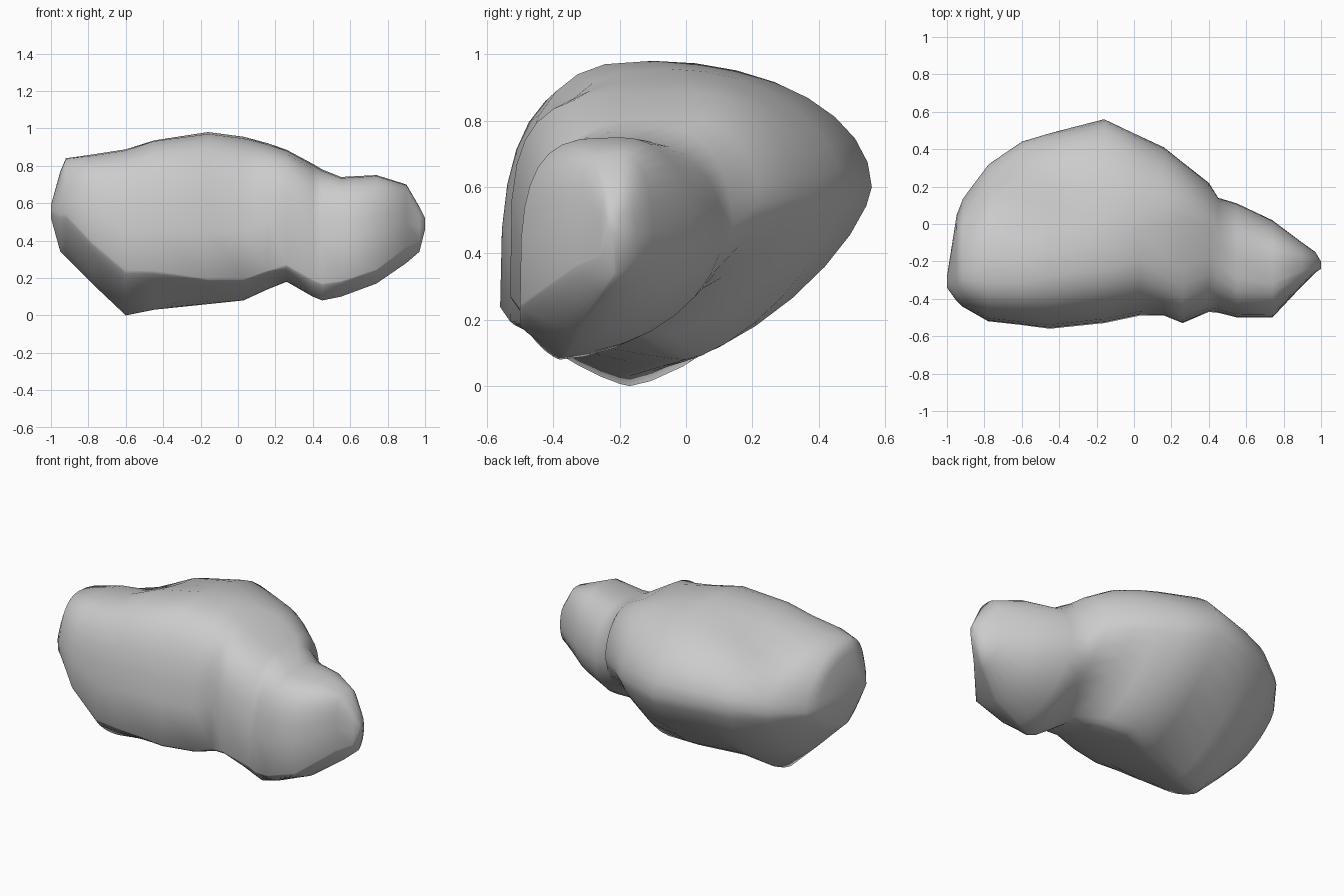
import bpy, bmesh, math
from mathutils import Vector, geometry

if "Cube" in bpy.data.objects:
    bpy.data.objects.remove(bpy.data.objects["Cube"])

SEG = 32

# Cross-sections: x, front y, back y, back z, bottom z, bottom y, top z, top y
STATIONS = [
    (-1.00, -.34, -.28, .55, .52, -.31, .59, -.31),
    (-.95, -.41, .05, .54, .34, -.22, .77, -.25),
    (-.92, -.44, .14, .54, .31, -.20, .84, -.25),
    (-.78, -.52, .32, .56, .17, -.18, .86, -.22),
    (-.60, -.54, .44, .58, .00, -.17, .89, -.20),
    (-.45, -.56, .485, .59, .03, -.17, .94, -.14),
    (-.16, -.53, .56, .60, .06, -.07, .98, -.10),
    (.03, -.49, .47, .58, .08, .00, .955, -.04),
    (.16, -.49, .41, .57, .14, -.10, .92, .00),
    (.26, -.53, .33, .57, .18, -.25, .885, .03),
    (.40, -.47, .22, .55, .10, -.38, .81, .00),
    (.45, -.475, .14, .48, .08, -.38, .78, -.06),
    (.55, -.50, .11, .46, .10, -.35, .74, -.16),
    (.74, -.50, .02, .46, .17, -.32, .75, -.20),
    (.90, -.33, -.10, .46, .28, -.25, .70, -.20),
    (.97, -.26, -.15, .46, .34, -.21, .58, -.21),
    (1.0, -.24, -.20, .48, .46, -.22, .52, -.22),
]


def ramp(x, a, b):
    """0 below a, 1 above b."""
    return min(1, max(0, (x - a) / (b - a)))


def section(x, f, b, bz, o, oy, t, ty):
    """Rounded outline made of four superellipse quarters."""
    h = .5 - .2 * ramp(x, -1, -.75) - .17 * ramp(x, -.7, -.1) + .1 * ramp(x, .75, .95)
    fz = o + h * (t - o)
    bump = math.exp(-((x - .26) / .11) ** 2)
    head = ramp(x, .38, .5)
    pts = []
    for i in range(SEG):
        a = 2 * math.pi * i / SEG
        c, s = math.cos(a), math.sin(a)
        back, up = c >= 0, s >= 0
        if back:
            p = 2.0 + .2 * head if up else 1.45 + .4 * head
        elif up:
            p = 2.2 + .8 * ramp(x, -.95, -.75) + 1.4 * bump + .5 * head
        else:
            p = 1.3 + .3 * bump
        u, v = abs(c) ** (2 / p), abs(s) ** (2 / p)
        y0 = ty if up else oy
        z0 = bz if back else fz
        y = y0 + u * ((b if back else f) - y0)
        z = z0 + v * ((t if up else o) - z0)
        pts.append(Vector((x, y, z)))
    return pts


# Stone: loft through all sections, closed at both ends
bm = bmesh.new()
rings = [[bm.verts.new(p) for p in section(*s)] for s in STATIONS]
for r0, r1 in zip(rings, rings[1:]):
    for i in range(SEG):
        j = (i + 1) % SEG
        bm.faces.new((r0[i], r0[j], r1[j], r1[i]))
bm.faces.new(rings[0])
bm.faces.new(rings[-1])

# Valley running down the upper left, between the hump and the end lobe
A, B = Vector((-.54, .04, .88)), Vector((-.9, .2, .68))
inward = Vector((.35, -.3, -.85)).normalized()
for v in bm.verts:
    q, k = geometry.intersect_point_line(v.co, A, B)
    q = A.lerp(B, min(1, max(0, k)))
    v.co += inward * .05 * math.exp(-((v.co - q).length / .14) ** 2)

bmesh.ops.recalc_face_normals(bm, faces=bm.faces)
mesh = bpy.data.meshes.new("stone")
bm.to_mesh(mesh)
bm.free()
mesh.polygons.foreach_set("use_smooth", [True] * len(mesh.polygons))
stone = bpy.data.objects.new("stone", mesh)
bpy.context.collection.objects.link(stone)
